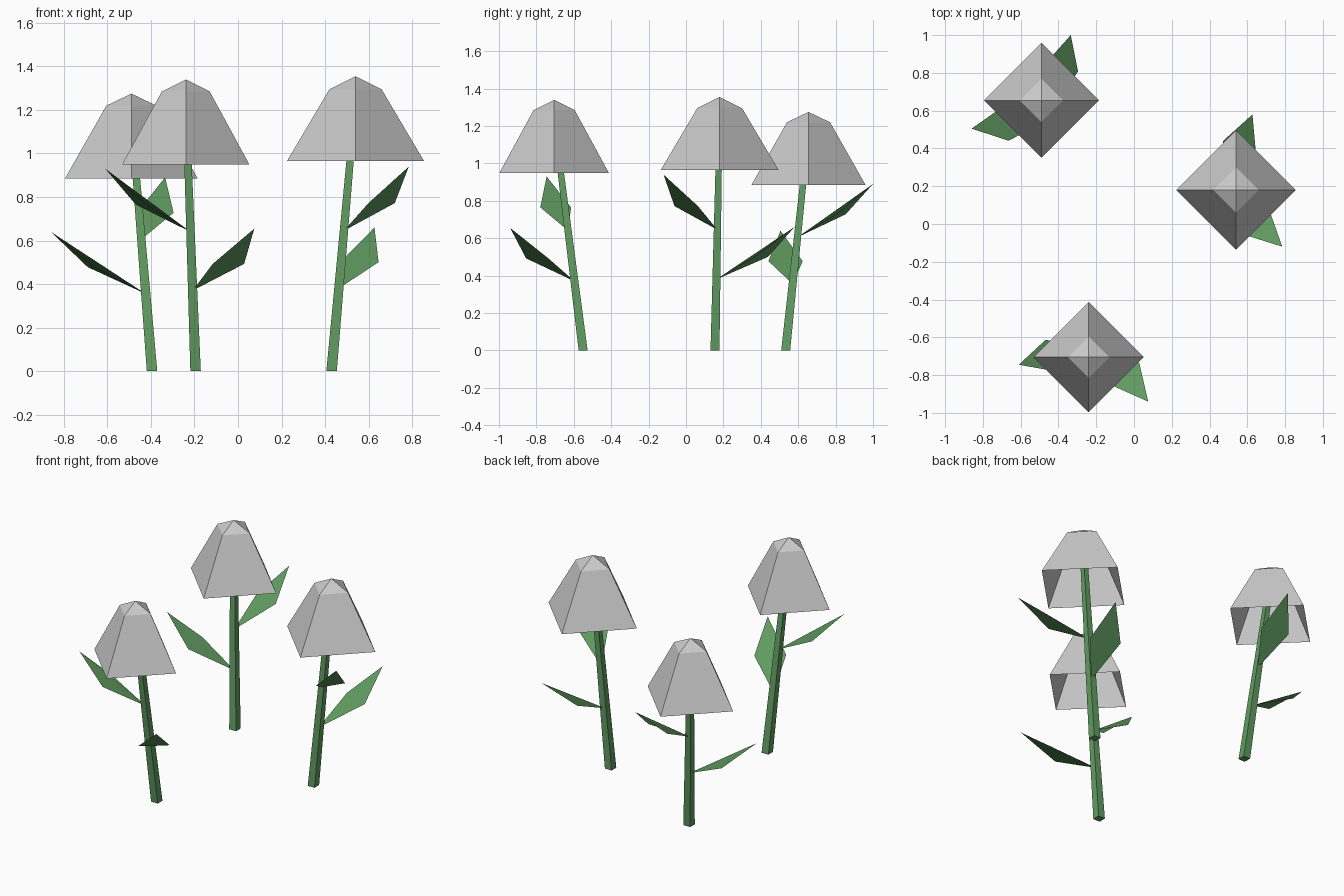
import bpy
from math import cos, sin, pi
from mathutils import Vector

if "Cube" in bpy.data.objects:
    bpy.data.objects.remove(bpy.data.objects["Cube"])

green = bpy.data.materials.new("leaf_green")
green.diffuse_color = (0.12, 0.33, 0.12, 1)
green.use_nodes = True
green.node_tree.nodes["Principled BSDF"].inputs["Base Color"].default_value = green.diffuse_color


def add_mesh(name, verts, faces, mat=None):
    mesh = bpy.data.meshes.new(name)
    mesh.from_pydata([tuple(v) for v in verts], [], faces)
    mesh.update()
    if mat:
        mesh.materials.append(mat)
    obj = bpy.data.objects.new(name, mesh)
    bpy.context.collection.objects.link(obj)
    return obj


def ring(center, radius, turn=0.0):
    # four-sided ring of points
    return [center + Vector((radius * cos(turn + i * pi / 2),
                             radius * sin(turn + i * pi / 2), 0)) for i in range(4)]


def side_faces(a, b):
    return [(a + i, a + (i + 1) % 4, b + (i + 1) % 4, b + i) for i in range(4)]


def add_stem(name, foot, tip):
    # square tapered stem
    verts = ring(foot, 0.034, pi / 4) + ring(tip, 0.021, pi / 4)
    add_mesh(name, verts, side_faces(0, 4) + [(3, 2, 1, 0), (4, 5, 6, 7)], green)


def add_bell(name, x, y, rim_r, rim_z, top_r, top_z, apex_z):
    # open four-sided bell with a low pyramid cap
    verts = (ring(Vector((x, y, rim_z)), rim_r) + ring(Vector((x, y, top_z)), top_r)
             + [Vector((x, y, apex_z))])
    cap = [(4 + i, 4 + (i + 1) % 4, 8) for i in range(4)]
    add_mesh(name, verts, side_faces(0, 4) + cap)


def add_leaf(name, base, tip):
    # kite-shaped leaf, widest past the middle and sagging slightly
    span = tip - base
    flat = Vector((span.x, span.y, 0))
    across = Vector((flat.y, -flat.x, 0)) * 0.21
    middle = base + flat * 0.58 + Vector((0, 0, span.z * 0.43))
    add_mesh(name, [base, middle + across, tip, middle - across], [(0, 1, 2, 3)], green)


# foot, stem tip, bell (rim radius, rim z, shoulder radius, shoulder z, apex z),
# leaves (height on stem, leaf tip)
flowers = [
    ((0.43, 0.155), (0.54, 0.18, 1.25), (0.315, 0.965, 0.12, 1.295, 1.355),
     [(0.38, (0.627, 0.58, 0.66)), (0.645, (0.785, -0.12, 0.94))]),
    ((-0.395, 0.533), (-0.49, 0.655, 1.17), (0.305, 0.885, 0.115, 1.22, 1.275),
     [(0.355, (-0.86, 0.505, 0.64)), (0.605, (-0.335, 1.0, 0.89))]),
    ((-0.195, -0.55), (-0.24, -0.705, 1.235), (0.292, 0.95, 0.11, 1.285, 1.34),
     [(0.37, (0.075, -0.94, 0.655)), (0.64, (-0.61, -0.745, 0.93))]),
]

for n, (foot, top, bell, leaves) in enumerate(flowers, 1):
    foot, top = Vector((*foot, 0)), Vector(top)
    add_stem(f"stem_{n}", foot, top)
    add_bell(f"flower_bell_{n}", top.x, top.y, *bell)
    for k, (height, tip) in enumerate(leaves, 1):
        add_leaf(f"leaf_{n}_{k}", foot.lerp(top, height / top.z), Vector(tip))
